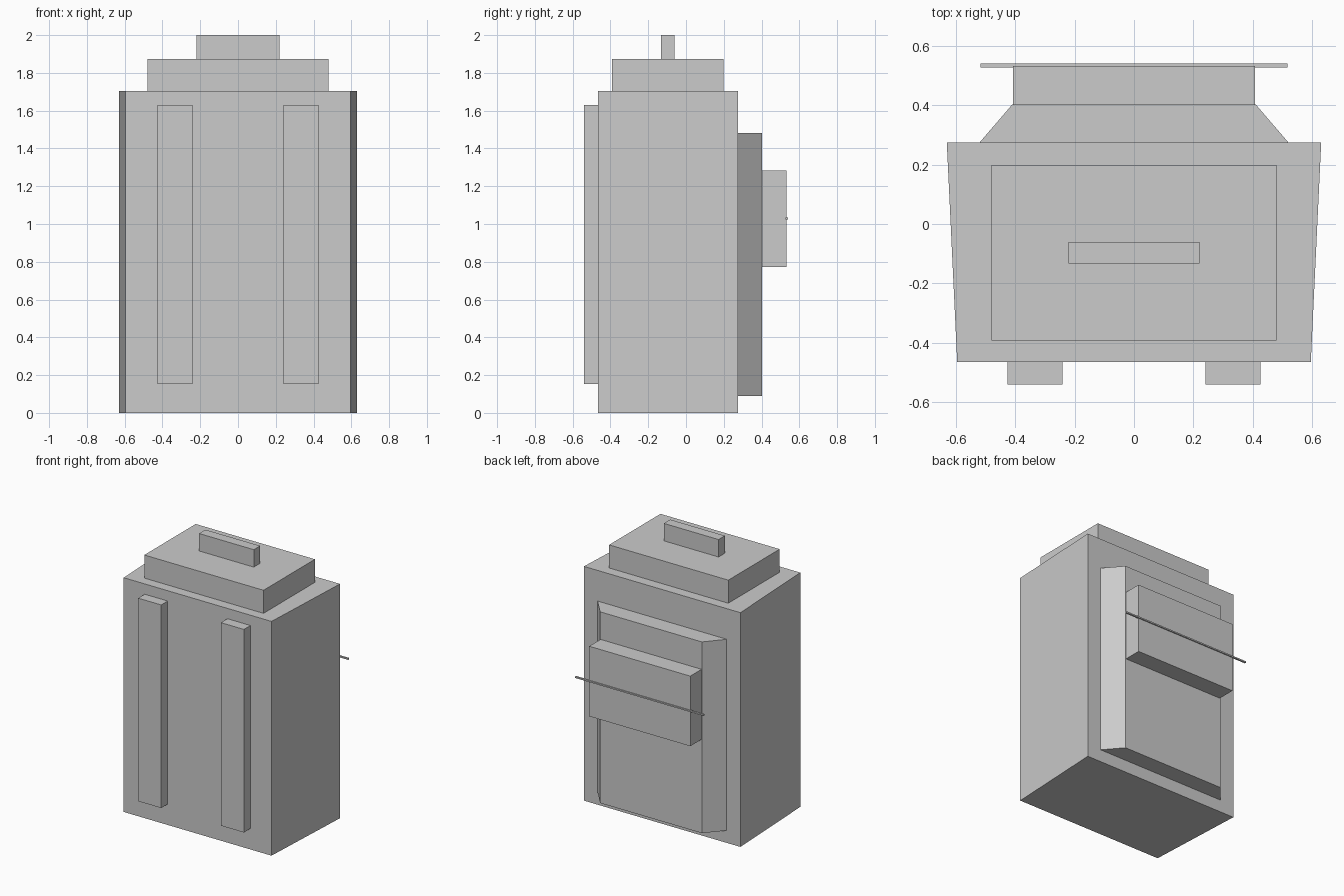
import bpy

if "Cube" in bpy.data.objects:
    bpy.data.objects.remove(bpy.data.objects["Cube"])


def prism(name, front_half, back_half, y0, y1, z0, z1, x=0.0):
    """Box whose half width may differ between its front (y0) and back (y1)."""
    outline = [(x - front_half, y0), (x + front_half, y0),
               (x + back_half, y1), (x - back_half, y1)]
    verts = [(px, py, z) for z in (z0, z1) for px, py in outline]
    faces = [(3, 2, 1, 0), (4, 5, 6, 7)]
    faces += [(i, (i + 1) % 4, (i + 1) % 4 + 4, i + 4) for i in range(4)]
    mesh = bpy.data.meshes.new(name)
    mesh.from_pydata(verts, [], faces)
    obj = bpy.data.objects.new(name, mesh)
    bpy.context.collection.objects.link(obj)
    return obj


# Main bag body, slightly wider at the back
prism("body", 0.595, 0.63, -0.465, 0.274, 0.0, 1.705)

# Top flap and carrying handle
prism("top_flap", 0.48, 0.48, -0.392, 0.199, 1.705, 1.873)
prism("handle", 0.22, 0.22, -0.133, -0.06, 1.873, 2.0)

# Pair of shoulder straps on the front
for side, label in ((-1, "left"), (1, "right")):
    prism("strap_" + label, 0.0925, 0.0925, -0.54, -0.465, 0.152, 1.63, side * 0.333)

# Back panel with bevelled sides, and the pocket on it
prism("back_panel", 0.52, 0.41, 0.274, 0.402, 0.09, 1.482)
prism("pocket", 0.407, 0.407, 0.402, 0.532, 0.772, 1.282)

# Thin cord across the pocket
prism("pocket_cord", 0.517, 0.517, 0.527, 0.54, 1.025, 1.035)
